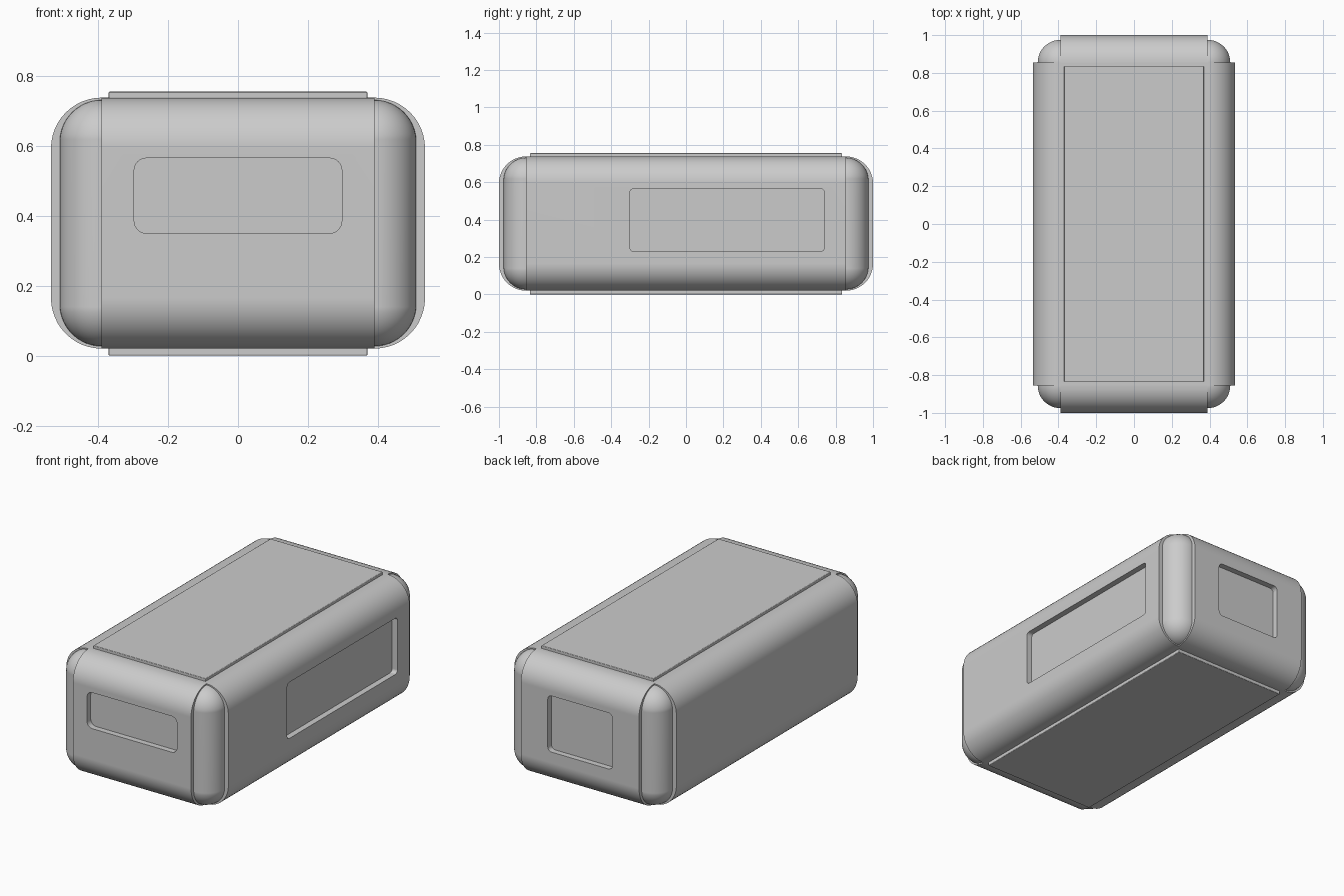
import bpy
import bmesh
from math import cos, sin, pi, radians
from mathutils import Vector

if "Cube" in bpy.data.objects:
    bpy.data.objects.remove(bpy.data.objects["Cube"])

grey = bpy.data.materials.new("light_grey")
grey.use_nodes = True
grey.diffuse_color = (0.6, 0.6, 0.6, 1)
grey.node_tree.nodes["Principled BSDF"].inputs["Base Color"].default_value = (0.6, 0.6, 0.6, 1)

# Overall sizes
SIDE_X, END_Y = 0.535, 1.0          # outer faces of the side and end panels
EDGE_X, EDGE_Y = 0.39, 0.855        # where the panels stop at the corners
BOTTOM, TOP, ROUND = 0.02, 0.738, 0.145
POST_R, RECESS = 0.12, 0.035


def rounded_outline(u0, u1, v0, v1, r_left, r_right, steps=12):
    """Rectangle outline with its own rounding on the low-u and high-u ends."""
    pts = []
    for i, (u, v, r) in enumerate([(u1, v1, r_right), (u0, v1, r_left),
                                   (u0, v0, r_left), (u1, v0, r_right)]):
        su, sv = (1 if u == u1 else -1), (1 if v == v1 else -1)
        count = steps if r else 0
        for k in range(count + 1):
            a = (i + (k / count if count else 0)) * pi / 2
            pts.append((u - su * r + r * cos(a) if r else u,
                        v - sv * r + r * sin(a) if r else v))
    return pts


def finish(name, bm):
    bmesh.ops.recalc_face_normals(bm, faces=bm.faces)
    mesh = bpy.data.meshes.new(name)
    bm.to_mesh(mesh)
    bm.free()
    mesh.materials.append(grey)
    obj = bpy.data.objects.new(name, mesh)
    bpy.context.collection.objects.link(obj)
    return obj


def prism(name, outline, axis, a, b):
    """Extrude a 2D outline along an axis from a to b."""
    place = {"x": lambda u, v, t: (t, u, v),
             "y": lambda u, v, t: (u, t, v),
             "z": lambda u, v, t: (u, v, t)}[axis]
    bm = bmesh.new()
    face = bm.faces.new([bm.verts.new(place(u, v, a)) for u, v in outline])
    grown = bmesh.ops.extrude_face_region(bm, geom=[face], use_keep_orig=True)
    moved = [g for g in grown["geom"] if isinstance(g, bmesh.types.BMVert)]
    bmesh.ops.translate(bm, verts=moved, vec=Vector(place(0, 0, b - a)))
    return finish(name, bm)


def smooth(obj):
    bpy.ops.object.select_all(action="DESELECT")
    obj.select_set(True)
    bpy.context.view_layer.objects.active = obj
    bpy.ops.object.shade_smooth_by_angle(angle=radians(30))
    mod = obj.modifiers.new("even_shading", "WEIGHTED_NORMAL")
    mod.keep_sharp = True


def recess(obj, outline, axis, a, b):
    """Sink a rounded rectangular pocket into a panel."""
    cutter = prism(obj.name + "_recess_cutter", outline, axis, a, b)
    cutter.hide_render = True
    mod = obj.modifiers.new("recess", "BOOLEAN")
    mod.operation, mod.solver, mod.object = "DIFFERENCE", "EXACT", cutter
    bpy.context.view_layer.objects.active = obj
    bpy.ops.object.modifier_apply(modifier=mod.name)
    bpy.data.objects.remove(cutter)


# Main body with rounded long edges and one long side pocket
body = prism("main_body", rounded_outline(-SIDE_X, SIDE_X, BOTTOM, TOP, ROUND, ROUND),
             "y", -EDGE_Y, EDGE_Y)
recess(body, rounded_outline(-0.3, 0.74, 0.23, 0.565, 0.02, 0.02, 6),
       "x", SIDE_X - RECESS, SIDE_X + 0.1)
smooth(body)

# End panels with rounded top and bottom edges, each with a pocket
front = prism("front_panel", rounded_outline(-END_Y, -EDGE_Y, BOTTOM, TOP, ROUND, 0),
              "x", -EDGE_X, EDGE_X)
recess(front, rounded_outline(-0.297, 0.297, 0.35, 0.565, 0.035, 0.035, 6),
       "y", -END_Y - 0.1, -END_Y + RECESS)
smooth(front)

back = prism("back_panel", rounded_outline(EDGE_Y, END_Y, BOTTOM, TOP, 0, ROUND),
             "x", -EDGE_X, EDGE_X)
recess(back, rounded_outline(-0.213, 0.213, 0.23, 0.565, 0.025, 0.025, 6),
       "y", END_Y - RECESS, END_Y + 0.1)
smooth(back)

# Round-ended corner posts, set slightly behind the panels
for end, sy in (("front", -1), ("back", 1)):
    for side, sx in (("left", 1), ("right", -1)):
        bm = bmesh.new()
        bmesh.ops.create_uvsphere(bm, u_segments=48, v_segments=25, radius=POST_R)
        half = (TOP - BOTTOM) / 2 - 0.007 - POST_R
        for v in bm.verts:
            v.co.z += half if v.co.z > 0 else -half
        bmesh.ops.translate(bm, verts=bm.verts,
                            vec=(sx * EDGE_X, sy * EDGE_Y, (TOP + BOTTOM) / 2))
        smooth(finish(f"{end}_{side}_corner_post", bm))

# Thin plates on the top and bottom
for name, z0, z1 in (("top_plate", TOP - 0.01, 0.755), ("bottom_plate", 0, BOTTOM + 0.01)):
    plate = prism(name, rounded_outline(-0.37, 0.37, -0.835, 0.835, 0, 0), "z", z0, z1)
    bevel = plate.modifiers.new("soft_edge", "BEVEL")
    bevel.width, bevel.segments = 0.003, 2
    smooth(plate)
